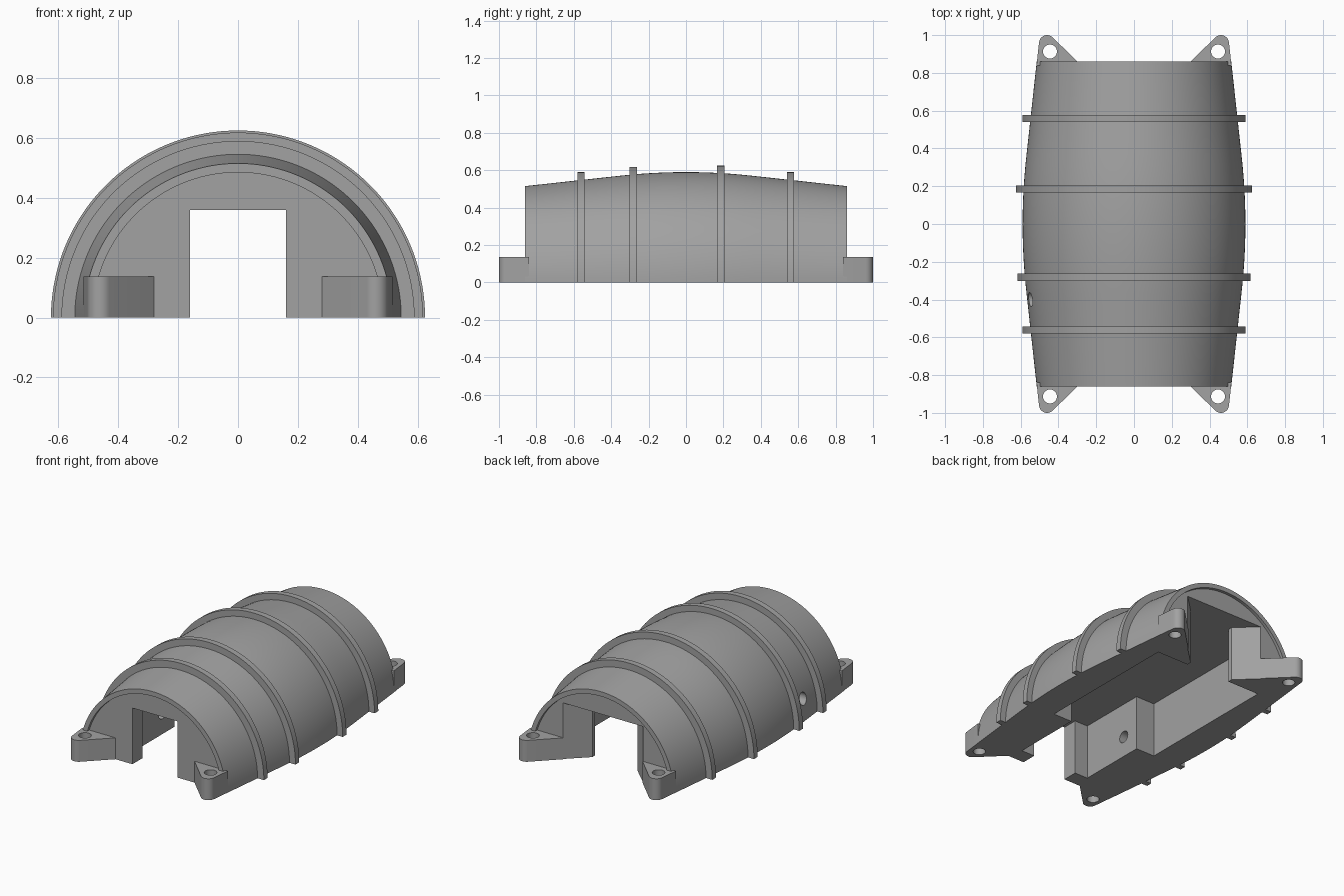
import bpy, bmesh, math
from mathutils import Matrix, Vector

cube = bpy.data.objects.get("Cube")
if cube:
    bpy.data.objects.remove(cube, do_unlink=True)

GREY = (0.36, 0.36, 0.36, 1)
mat = bpy.data.materials.new("plain grey")
mat.use_nodes = True
mat.diffuse_color = GREY
mat.node_tree.nodes["Principled BSDF"].inputs["Base Color"].default_value = GREY


def finish(bm, name):
    bmesh.ops.recalc_face_normals(bm, faces=bm.faces)
    mesh = bpy.data.meshes.new(name)
    bm.to_mesh(mesh)
    bm.free()
    mesh.materials.append(mat)
    obj = bpy.data.objects.new(name, mesh)
    bpy.context.collection.objects.link(obj)
    return obj


def loft(sections, name, capped=True):
    """Skin closed sections; without caps the last joins the first."""
    bm = bmesh.new()
    rings = [[bm.verts.new(p) for p in s] for s in sections]
    n = len(rings[0])
    pairs = list(zip(rings, rings[1:]))
    if capped:
        bm.faces.new(rings[0])
        bm.faces.new(rings[-1])
    else:
        pairs.append((rings[-1], rings[0]))
    for a, b in pairs:
        for i in range(n):
            j = (i + 1) % n
            bm.faces.new((a[i], a[j], b[j], b[i]))
    return finish(bm, name)


def prism(outline, z0, z1, name):
    return loft([[(x, y, z) for x, y in outline] for z in (z0, z1)], name)


def cylinder(radius, length, centre, axis, name, segments=32):
    bm = bmesh.new()
    turn = Vector((0, 0, 1)).rotation_difference(Vector(axis)).to_matrix().to_4x4()
    bmesh.ops.create_cone(bm, cap_ends=True, segments=segments, radius1=radius,
                          radius2=radius, depth=length,
                          matrix=Matrix.Translation(centre) @ turn)
    return finish(bm, name)


def cut(obj, cutter):
    cutter.hide_render = True
    mod = obj.modifiers.new("cut", "BOOLEAN")
    mod.operation = "DIFFERENCE"
    mod.solver = "EXACT"
    mod.object = cutter
    bpy.context.view_layer.objects.active = obj
    bpy.ops.object.modifier_apply(modifier=mod.name)
    bpy.data.objects.remove(cutter, do_unlink=True)


SEG = 72
END, RECESS, ROOF = 0.86, 0.84, 0.36


def arch(radius, y):
    angles = [math.pi * i / SEG for i in range(SEG + 1)]
    return [(radius * math.cos(a), y, radius * math.sin(a)) for a in angles]


def barrel_radius(y):
    # bowed middle running into straight tapering ends
    t = abs(y)
    bow = 0.35
    slope = 0.075 / (END - bow / 2)
    drop = slope * t * t / (2 * bow) if t < bow else slope * (t - bow / 2)
    return 0.59 - drop


# half barrel body
STEPS = 28
ys = [-END + 2 * END * i / STEPS for i in range(STEPS + 1)]
body = loft([arch(barrel_radius(y), y) for y in ys], "barrel_body")

# shallow recess leaving a rim at each end
for side in (-1, 1):
    cut(body, cylinder(0.485, 0.2, (0, side * (RECESS + 0.1), 0), (0, 1, 0),
                       "recess_cutter", 2 * SEG))

# open channel: front doorway, narrow room, wide room, flared back doorway
half = [(0.16, -1), (0.16, -0.74), (0.255, -0.74), (0.255, -0.28),
        (0.39, -0.28), (0.39, 0.69), (0.16, 0.69), (0.16, 0.72),
        (0.285, RECESS), (0.285, 1)]
outline = half + [(-x, y) for x, y in reversed(half)]
cut(body, prism(outline, -0.2, ROOF, "channel_cutter"))

# cable hole through one side wall
cut(body, cylinder(0.038, 0.6, (-0.5, -0.4, 0.135), (1, 0, 0), "hole_cutter"))
parts = [body]

# raised hoops
hoops = {"front_hoop": (-0.562, 0.59), "front_middle_hoop": (-0.282, 0.618),
         "back_middle_hoop": (0.186, 0.625), "back_hoop": (0.558, 0.59)}
for name, (y, outer) in hoops.items():
    inner = barrel_radius(y) - 0.012
    w = 0.019
    frames = []
    for i in range(SEG + 1):
        a = math.pi * i / SEG
        frames.append([(r * math.cos(a), y + d, r * math.sin(a))
                       for r, d in ((inner, -w), (outer, -w), (outer, w), (inner, w))])
    parts.append(loft(frames, name))

# mounting feet with screw holes
for sx, xname in ((1, "left"), (-1, "right")):
    for sy, yname in ((-1, "front"), (1, "back")):
        tip = []
        for i in range(13):
            a = math.radians(5 + 130 * i / 12)
            tip.append((0.46 + 0.043 * math.cos(a), 0.957 + 0.043 * math.sin(a)))
        shape = [(0.516, RECESS)] + tip + [(0.28, RECESS)]
        foot = prism([(sx * x, sy * y) for x, y in shape], 0, 0.137,
                     f"{yname}_{xname}_foot")
        cut(foot, cylinder(0.037, 0.6, (sx * 0.445, sy * 0.913, 0), (0, 0, 1),
                           "screw_hole_cutter"))
        parts.append(foot)

# smooth curves, sharp edges
bpy.ops.object.select_all(action="DESELECT")
for obj in parts:
    obj.select_set(True)
bpy.context.view_layer.objects.active = body
bpy.ops.object.shade_smooth_by_angle(angle=math.radians(30))
